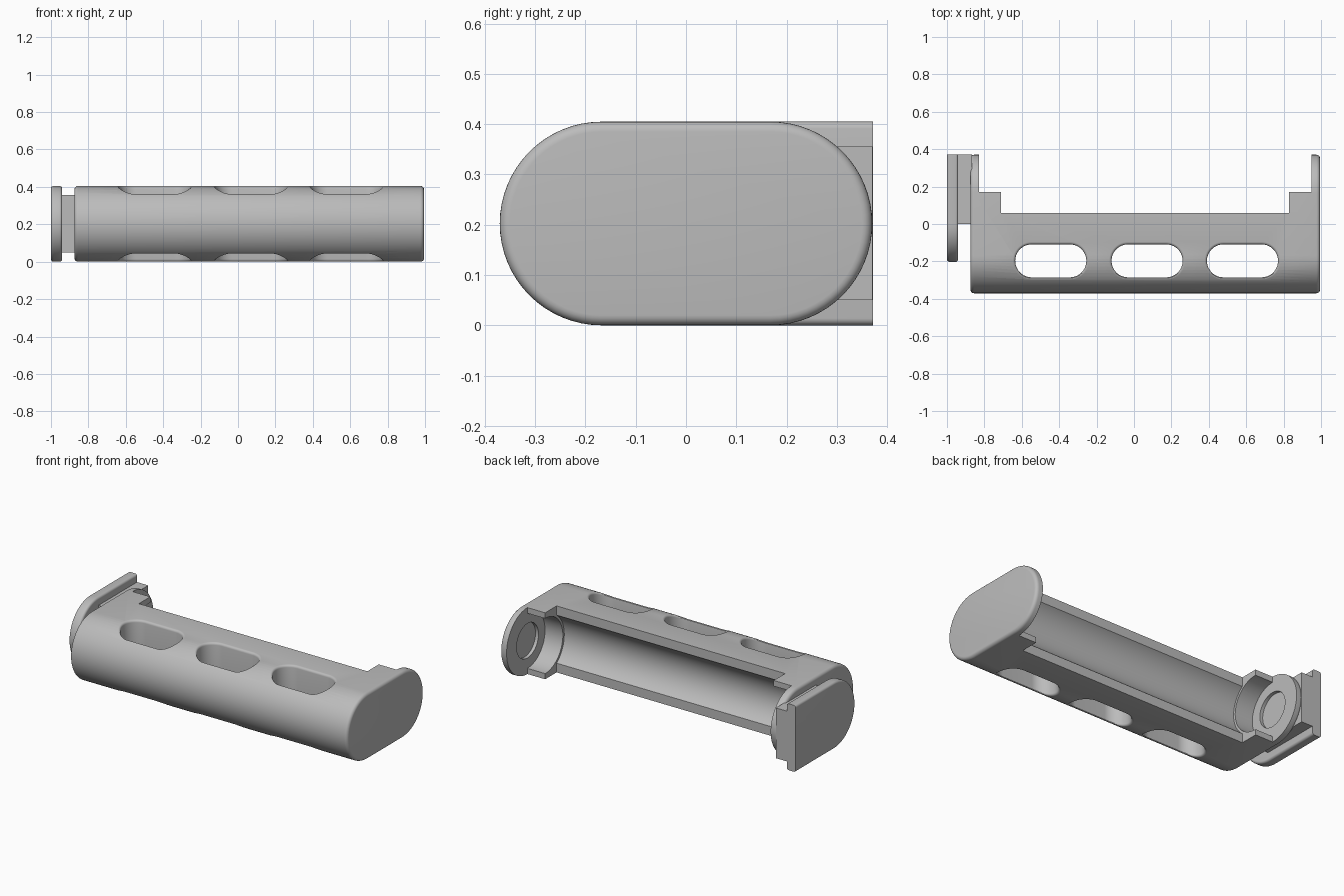
import bpy, bmesh
from math import pi, sin, cos, sqrt

if "Cube" in bpy.data.objects:
    bpy.data.objects.remove(bpy.data.objects["Cube"])

R = 0.2025          # half height, also the rounding radius of the shell
CY = 0.168          # centre of the rounded ends along y
ZC = R

grey = bpy.data.materials.new("light_grey")
grey.use_nodes = True
grey.diffuse_color = (0.5, 0.5, 0.5, 1)
grey.node_tree.nodes["Principled BSDF"].inputs["Base Color"].default_value = (0.5, 0.5, 0.5, 1)


def arc(cu, cv, r, start, n=32):
    return [(cu + r * cos(start + pi * i / n), cv + r * sin(start + pi * i / n))
            for i in range(n + 1)]


def stadium(u0, u1, v, r):
    """Rounded slot outline with arc centres at u0 and u1."""
    return arc(u0, v, r, pi / 2) + arc(u1, v, r, -pi / 2)


def loft(name, rings):
    """Closed solid through rings of equal point count."""
    bm = bmesh.new()
    loops = [[bm.verts.new(p) for p in ring] for ring in rings]
    for a, b in zip(loops, loops[1:]):
        for i in range(len(a)):
            j = (i + 1) % len(a)
            bm.faces.new((a[i], a[j], b[j], b[i]))
    bm.faces.new(loops[0])
    bm.faces.new(loops[-1])
    bmesh.ops.remove_doubles(bm, verts=bm.verts, dist=1e-5)
    bmesh.ops.recalc_face_normals(bm, faces=bm.faces)
    me = bpy.data.meshes.new(name)
    bm.to_mesh(me)
    bm.free()
    ob = bpy.data.objects.new(name, me)
    bpy.context.collection.objects.link(ob)
    me.materials.append(grey)
    return ob


def along_x(name, outline, stations):
    """Sweep outline(inset) in the yz plane through (x, inset) stations."""
    return loft(name, [[(x, y, z) for y, z in outline(k)] for x, k in stations])


def filleted(x0, x1, f, n=5):
    steps = [pi / 2 * i / n for i in range(n + 1)]
    ends = [(f * (1 - cos(t)), f * (1 - sin(t))) for t in steps]
    return [(x0 + d, k) for d, k in ends] + [(x1 - d, k) for d, k in reversed(ends)]


def box(name, x, y, z):
    return along_x(name, lambda k: [(y[0], z[0]), (y[1], z[0]), (y[1], z[1]), (y[0], z[1])],
                   [(x[0], 0), (x[1], 0)])


def bore(name, x0, x1, r):
    return along_x(name, lambda k: stadium(CY, CY, ZC, r), [(x0, 0), (x1, 0)])


def cut(target, cutter):
    cutter.hide_render = True
    mod = target.modifiers.new("cut", "BOOLEAN")
    mod.operation = "DIFFERENCE"
    mod.solver = "EXACT"
    mod.object = cutter
    bpy.context.view_layer.objects.active = target
    bpy.ops.object.modifier_apply(modifier=mod.name)
    bpy.data.objects.remove(cutter)


def smooth(ob):
    bpy.ops.object.select_all(action="DESELECT")
    ob.select_set(True)
    bpy.context.view_layer.objects.active = ob
    bpy.ops.object.shade_smooth_by_angle(angle=pi / 6)


def half_height(y):
    """Half height of the shell at a given y on its rounded front."""
    d = max(0, -CY - y)
    return sqrt(max(0, R * R - d * d))


def slot_cutter(xc):
    """Finger slot with rims that flare out to follow the shell surface."""
    f, n = 0.014, 4
    half, r, yc = 0.102, 0.088, -0.197
    flare = [(f * (1 - cos(pi / 2 * i / n)), f * (sin(pi / 2 * i / n) - 1))
             for i in range(n + 1)]

    def side(s):
        rings = [[(x, y, ZC + s * (half_height(y) + dz))
                  for x, y in stadium(xc - half, xc + half, yc, r + k)] for k, dz in flare]
        rings.append([(x, y, ZC + s * 0.4) for x, y, z in rings[-1]])
        return rings

    return loft("slot_cutter", side(-1)[::-1] + side(1))


# Holder shell with rounded rims
shell = along_x("holder_shell", lambda k: stadium(-CY, CY, ZC, R - k),
                filleted(-0.875, 0.995, 0.02))

# Three finger slots through the grip
for xc in (-0.445, 0.07, 0.58):
    cut(shell, slot_cutter(xc))

# Open back, stepped to leave collars near both end plates
cut(shell, box("back_cutter", (-0.83, 0.95), (0.17, 0.6), (-0.2, 0.6)))
cut(shell, box("trough_cutter", (-0.71, 0.83), (0.06, 0.6), (-0.2, 0.6)))

# Round trough, narrower collars and contact recesses
cut(shell, bore("trough_bore", -0.71, 0.83, 0.182))
cut(shell, bore("collar_bore", -0.83, 0.95, 0.168))
cut(shell, bore("contact_bore", -0.85, 0.97, 0.105))
smooth(shell)


# Slide plate: round at the front, square at the back
def slide_outline(k):
    return arc(0, ZC, R - k, pi / 2) + [(0.372, k), (0.372, 2 * R - k)]


slide = along_x("slide_plate", slide_outline, filleted(-1.0, -0.94, 0.014))
smooth(slide)

# Neck joining the slide plate to the shell
box("slide_neck", (-0.945, -0.865), (0.0, 0.371), (0.05, 0.356))
